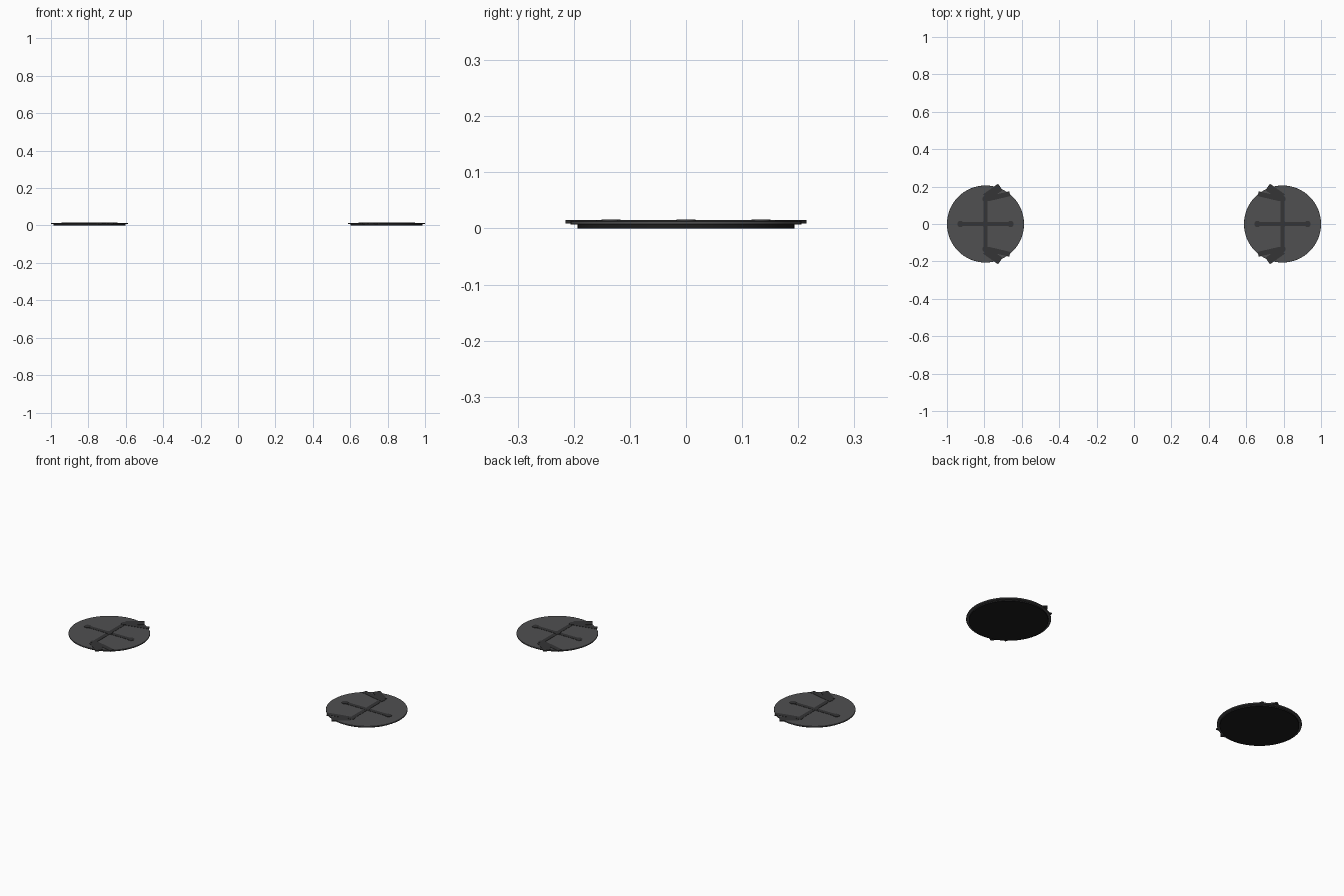
import bpy, math

if "Cube" in bpy.data.objects:
    bpy.data.objects.remove(bpy.data.objects["Cube"])

def material(name, v):
    m = bpy.data.materials.new(name)
    m.diffuse_color = (v, v, v * 1.03, 1)
    m.use_nodes = True
    m.node_tree.nodes["Principled BSDF"].inputs["Base Color"].default_value = m.diffuse_color
    return m

PLATE = material("dark_grey", 0.08)
BASE = material("near_black", 0.012)
TRIM = material("charcoal", 0.035)

def disc(name, x, y, z0, z1, r, mat, sides=64, bevel=0):
    bpy.ops.mesh.primitive_cylinder_add(vertices=sides, radius=r, depth=z1 - z0,
                                        location=(x, y, (z0 + z1) / 2))
    finish(name, mat, bevel)

def bar(name, a, b, width, z0, z1, mat):
    dx, dy = b[0] - a[0], b[1] - a[1]
    bpy.ops.mesh.primitive_cube_add(size=1,
        location=((a[0] + b[0]) / 2, (a[1] + b[1]) / 2, (z0 + z1) / 2),
        rotation=(0, 0, math.atan2(dy, dx)))
    bpy.context.object.scale = (math.hypot(dx, dy), width, z1 - z0)
    bpy.ops.object.transform_apply(location=False, rotation=False, scale=True)
    finish(name, mat, 0)

def finish(name, mat, bevel):
    o = bpy.context.object
    o.name = name
    o.data.materials.append(mat)
    if bevel:
        m = o.modifiers.new("edge", 'BEVEL')
        m.width, m.segments = bevel, 2
    bpy.ops.object.shade_smooth_by_angle(angle=math.radians(35))

CX, ARM = 0.794, 0.134

for side, s in (("left", -1), ("right", 1)):
    cx = s * CX
    # Stacked discs: narrower sole, wider plate
    disc(side + "_sole", cx, 0, 0, 0.007, 0.193, BASE)
    disc(side + "_plate", cx, 0, 0.007, 0.0135, 0.206, PLATE, bevel=0.001)

    # Cross-shaped straps with round studs
    bar(side + "_cross_strap_x", (cx - ARM, 0), (cx + ARM, 0), 0.022, 0.012, 0.0148, TRIM)
    bar(side + "_cross_strap_y", (cx, -ARM), (cx, ARM), 0.022, 0.012, 0.0148, TRIM)
    for i, (px, py) in enumerate([(0, 0), (ARM, 0), (-ARM, 0), (0, ARM), (0, -ARM)]):
        disc(f"{side}_stud_{i}", cx + px, py, 0.012, 0.0158, 0.017, TRIM, 24)

    # Forked clips reaching over the rim towards the middle
    for end, t in (("front", -1), ("back", 1)):
        def p(u, v):
            return (cx - s * u, t * v)
        bar(f"{side}_{end}_clip_arm", p(0, 0.142), p(0.079, 0.198), 0.042, 0.0085, 0.0152, TRIM)
        bar(f"{side}_{end}_clip_branch", p(0.012, 0.134), p(0.130, 0.162), 0.026, 0.0085, 0.0148, TRIM)
